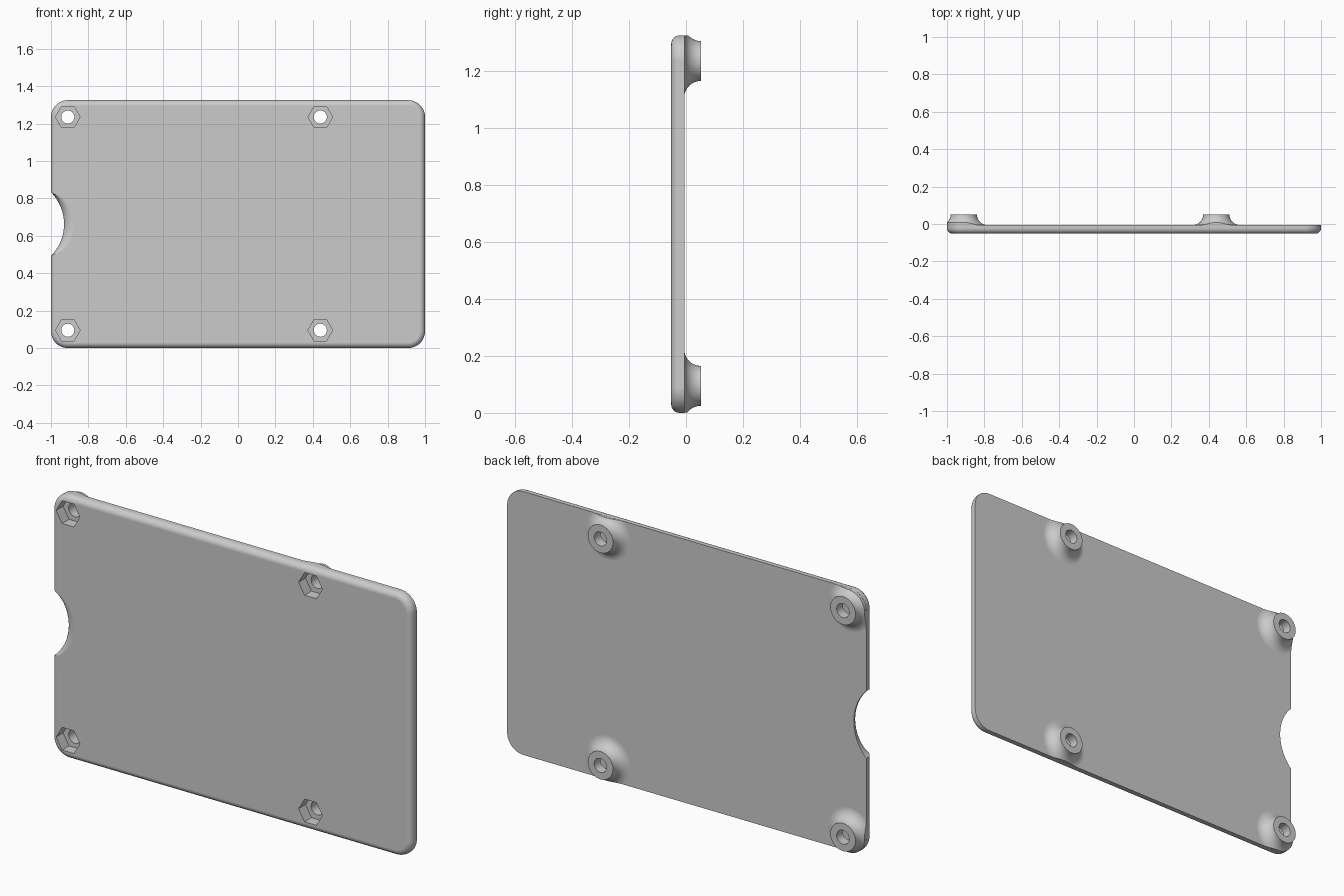
import bpy, bmesh, math

cube = bpy.data.objects.get("Cube")
if cube:
    bpy.data.objects.remove(cube, do_unlink=True)

HEIGHT = 1.325
FRONT, BACK, TIP = -0.052, -0.006, 0.052
CORNER, FILLET = 0.09, 0.03

grey = bpy.data.materials.new("light grey")
grey.use_nodes = True
colour = (0.6, 0.6, 0.6, 1)
grey.diffuse_color = colour
grey.node_tree.nodes["Principled BSDF"].inputs["Base Color"].default_value = colour


def loft(name, rings):
    """Closed solid through equal-length rings of points."""
    bm = bmesh.new()
    loops = [[bm.verts.new(p) for p in ring] for ring in rings]
    n = len(loops[0])
    for a, b in zip(loops, loops[1:]):
        for i in range(n):
            j = (i + 1) % n
            bm.faces.new((a[i], a[j], b[j], b[i]))
    bm.faces.new(loops[0][::-1])
    bm.faces.new(loops[-1])
    bmesh.ops.recalc_face_normals(bm, faces=bm.faces)
    mesh = bpy.data.meshes.new(name)
    bm.to_mesh(mesh)
    bm.free()
    mesh.materials.append(grey)
    obj = bpy.data.objects.new(name, mesh)
    bpy.context.collection.objects.link(obj)
    return obj


def outline(y, inset):
    """Rounded rectangle at depth y."""
    pts = []
    corners = [(1, 1), (-1, 1), (-1, -1), (1, -1)]
    for k, (sx, sz) in enumerate(corners):
        for i in range(13):
            a = math.pi / 2 * (k + i / 12)
            r = CORNER - inset
            pts.append((sx * (1 - CORNER) + r * math.cos(a), y,
                        HEIGHT / 2 + sz * (HEIGHT / 2 - CORNER) + r * math.sin(a)))
    return pts


def circle(x, y, z, r, n=48):
    return [(x + r * math.cos(2 * math.pi * i / n), y,
             z + r * math.sin(2 * math.pi * i / n)) for i in range(n)]


def boolean(target, tool, operation, keep=False):
    mod = target.modifiers.new("boolean", "BOOLEAN")
    mod.operation, mod.solver, mod.object = operation, "EXACT", tool
    bpy.context.view_layer.objects.active = target
    bpy.ops.object.modifier_apply(modifier=mod.name)
    if not keep:
        bpy.data.objects.remove(tool, do_unlink=True)


# Plate with a rounded front rim
rings = []
for i in range(9):
    a = math.pi / 2 * i / 8
    rings.append(outline(FRONT + FILLET * (1 - math.cos(a)), FILLET * (1 - math.sin(a))))
plate = loft("cover_plate", rings + [outline(BACK, 0)])

# Flared standoffs, trimmed to the plate outline
trim = loft("trim", [outline(-0.1, 0.0005), outline(0.1, 0.0005)])
spots = [(x, z) for x in (-0.91, 0.44) for z in (0.095, HEIGHT - 0.09)]
flare = TIP - BACK
for x, z in spots:
    rings = [circle(x, -0.018, z, 0.07 + flare)]
    for i in range(13):
        a = math.pi / 2 * i / 12
        rings.append(circle(x, TIP - flare * math.cos(a), z,
                            0.07 + flare * (1 - math.sin(a))))
    standoff = loft("standoff", rings)
    boolean(standoff, trim, "INTERSECT", keep=True)
    boolean(plate, standoff, "UNION")
bpy.data.objects.remove(trim, do_unlink=True)

# Screw holes and hexagonal nut pockets
for x, z in spots:
    boolean(plate, loft("hole", [circle(x, y, z, 0.035, 32) for y in (-0.1, 0.1)]),
            "DIFFERENCE")
    boolean(plate, loft("pocket", [circle(x, y, z, 0.066, 6) for y in (-0.1, 0.003)]),
            "DIFFERENCE")


# Finger notch, its front edge rounded over
def notch_ring(y, sag, half=0.17):
    r = (half * half + sag * sag) / (2 * sag)
    span = math.asin(half / r)
    pts = [(-1.2, y, HEIGHT / 2 + half), (-1.2, y, HEIGHT / 2 - half)]
    for i in range(33):
        a = span * (i / 16 - 1)
        pts.append((-1 + sag - r + r * math.cos(a), y, HEIGHT / 2 + r * math.sin(a)))
    return pts


depth = BACK - FRONT
rings = [notch_ring(-0.1, 0.13)]
for i in range(9):
    a = math.pi / 2 * i / 8
    rings.append(notch_ring(FRONT + depth * (1 - math.cos(a)), 0.13 - 0.06 * math.sin(a)))
rings.append(notch_ring(0.1, 0.07))
boolean(plate, loft("notch", rings), "DIFFERENCE")

# Smooth shading with crisp edges
bpy.ops.object.select_all(action="DESELECT")
plate.select_set(True)
bpy.context.view_layer.objects.active = plate
bpy.ops.object.shade_smooth_by_angle(angle=math.radians(30))
normals = plate.modifiers.new("weighted normals", "WEIGHTED_NORMAL")
normals.keep_sharp = True
